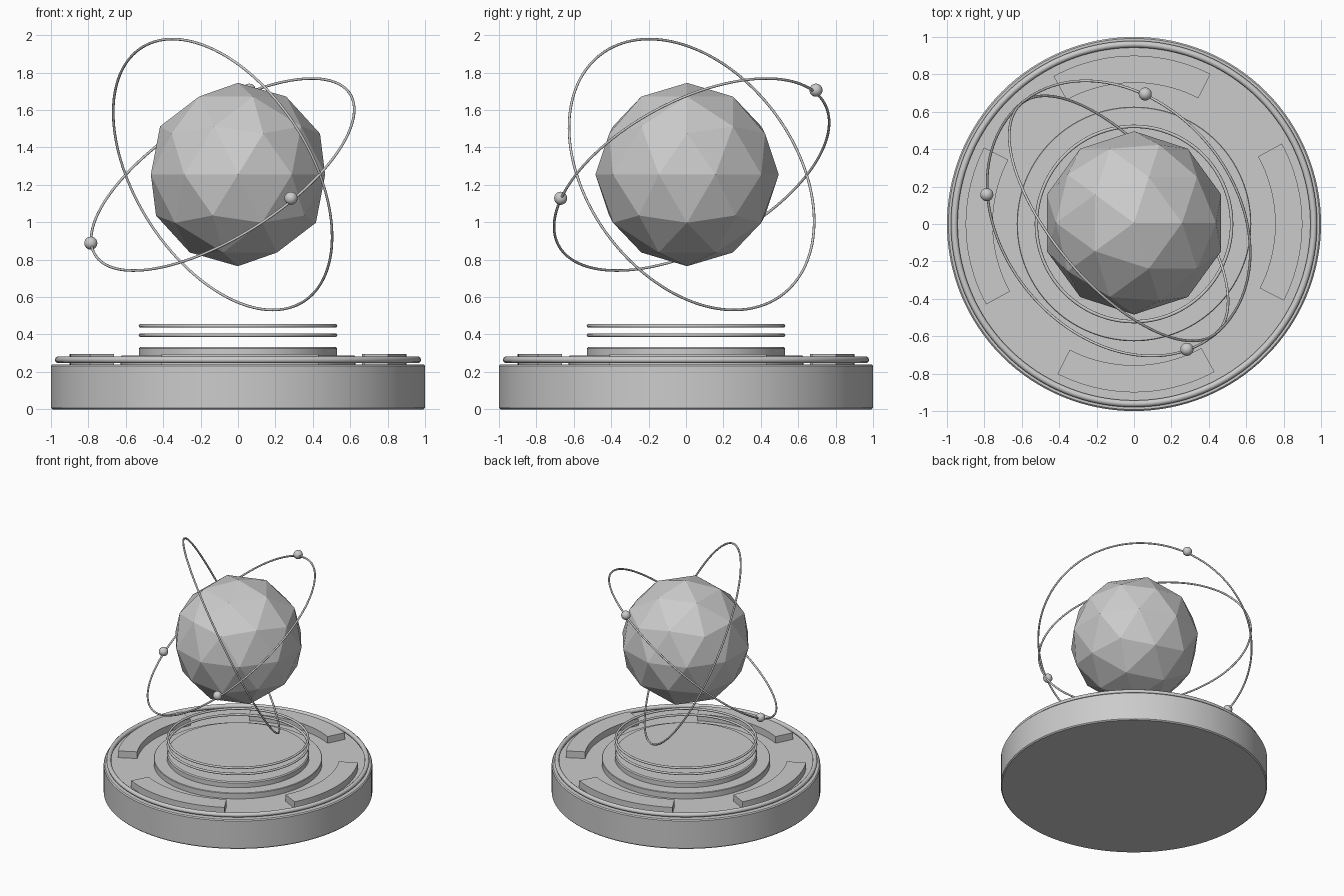
import bpy, bmesh, math
from mathutils import Vector

if "Cube" in bpy.data.objects:
    bpy.data.objects.remove(bpy.data.objects["Cube"])


def finish(name, bm, angle=35, smooth=True):
    bmesh.ops.recalc_face_normals(bm, faces=bm.faces)
    mesh = bpy.data.meshes.new(name)
    bm.to_mesh(mesh)
    bm.free()
    for p in mesh.polygons:
        p.use_smooth = smooth
    if smooth:
        mesh.set_sharp_from_angle(angle=math.radians(angle))
    obj = bpy.data.objects.new(name, mesh)
    bpy.context.collection.objects.link(obj)
    return obj


def disc(name, radius, z0, z1, bevel, segments=128):
    """Solid disc with a small bevel around the top and bottom edges."""
    bm = bmesh.new()
    profile = [(radius - bevel, z0), (radius, z0 + bevel),
               (radius, z1 - bevel), (radius - bevel, z1)]
    loops = [[bm.verts.new((r * math.cos(a), r * math.sin(a), z))
              for a in (2 * math.pi * i / segments for i in range(segments))]
             for r, z in profile]
    for lo, hi in zip(loops, loops[1:]):
        for i in range(segments):
            j = (i + 1) % segments
            bm.faces.new((lo[i], lo[j], hi[j], hi[i]))
    bm.faces.new(loops[0])
    bm.faces.new(loops[-1])
    return finish(name, bm)


def ring(name, centre, normal, major, minor, segments=128, sides=10):
    """Torus around the given normal."""
    bpy.ops.mesh.primitive_torus_add(major_radius=major, minor_radius=minor,
                                     major_segments=segments, minor_segments=sides,
                                     location=centre)
    obj = bpy.context.object
    obj.name = name
    obj.rotation_euler = Vector(normal).to_track_quat('Z', 'Y').to_euler()
    bpy.ops.object.shade_smooth()
    return obj


def arc_plate(name, r0, r1, z0, z1, start, end, steps=20):
    """Curved block swept between two angles in degrees."""
    bm = bmesh.new()
    section = [(r0, z0), (r1, z0), (r1, z1), (r0, z1)]
    loops = []
    for i in range(steps + 1):
        a = math.radians(start + (end - start) * i / steps)
        loops.append([bm.verts.new((r * math.cos(a), r * math.sin(a), z)) for r, z in section])
    for a, b in zip(loops, loops[1:]):
        for k in range(4):
            n = (k + 1) % 4
            bm.faces.new((a[k], a[n], b[n], b[k]))
    bm.faces.new(loops[0])
    bm.faces.new(loops[-1])
    return finish(name, bm)


# Stepped pedestal
disc("pedestal_base", 1.0, 0.0, 0.24, 0.008)
disc("pedestal_lower_step", 0.627, 0.23, 0.287, 0.004)
disc("pedestal_upper_step", 0.53, 0.27, 0.333, 0.008)
ring("pedestal_rim", (0, 0, 0.264), (0, 0, 1), 0.961, 0.018)

# Four raised arc plates
for i in range(4):
    c = 90 * i + 0.75
    arc_plate(f"arc_plate_{i + 1}", 0.755, 0.9, 0.235, 0.295, c - 27.8, c + 27.8)

# Two thin hovering rings
for i, z in enumerate((0.396, 0.446)):
    ring(f"hover_ring_{i + 1}", (0, 0, z), (0, 0, 1), 0.522, 0.009)

# Faceted globe
bm = bmesh.new()
bmesh.ops.create_icosphere(bm, subdivisions=2, radius=0.49)
globe = finish("faceted_globe", bm, smooth=False)
globe.location = (0, 0.006, 1.255)

# Tilted orbit rings
centre = (-0.082, 0.03, 1.255)
ring("steep_orbit", centre, (0.687, 0.581, 0.437), 0.805, 0.007)
ring("shallow_orbit", centre, (-0.488, -0.409, 0.771), 0.806, 0.007)

# Beads on the shallow orbit
for i, p in enumerate(((-0.787, 0.157, 0.888), (0.283, -0.67, 1.128), (0.06, 0.695, 1.706))):
    bm = bmesh.new()
    bmesh.ops.create_uvsphere(bm, u_segments=20, v_segments=12, radius=0.035)
    bead = finish(f"orbit_bead_{i + 1}", bm)
    bead.location = p
